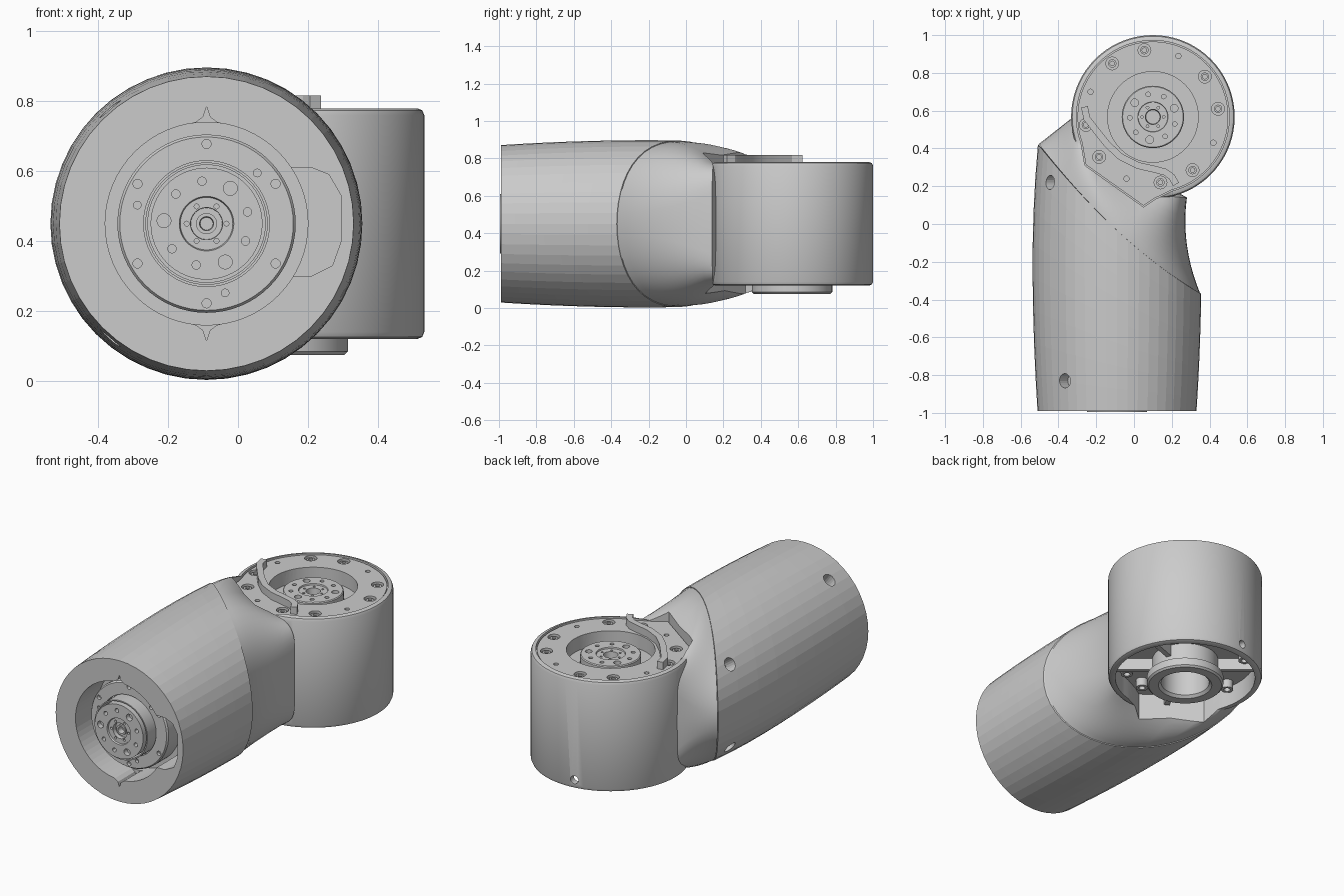
import bpy, bmesh
from math import sin, cos, pi, radians
from mathutils import Vector, Matrix

if "Cube" in bpy.data.objects:
    bpy.data.objects.remove(bpy.data.objects["Cube"])

TX, TZ = -0.09, 0.45          # tube axis
CX, CY, CR = 0.10, 0.567, 0.433  # joint cylinder


def finish(name, bm):
    bmesh.ops.remove_doubles(bm, verts=bm.verts, dist=1e-5)
    bmesh.ops.recalc_face_normals(bm, faces=bm.faces)
    me = bpy.data.meshes.new(name)
    bm.to_mesh(me)
    bm.free()
    ob = bpy.data.objects.new(name, me)
    bpy.context.collection.objects.link(ob)
    return ob


def loft(name, rings, caps=True, closed=False):
    """Skin equal rings of points; ends get a fan cap, or join up if closed."""
    bm = bmesh.new()
    vs = [[bm.verts.new(p) for p in r] for r in rings]
    n = len(rings[0])
    for a, b in list(zip(vs, vs[1:])) + ([(vs[-1], vs[0])] if closed else []):
        for i in range(n):
            j = (i + 1) % n
            bm.faces.new((a[i], a[j], b[j], b[i]))
    if caps:
        for r in (vs[0], vs[-1]):
            c = bm.verts.new(sum((v.co for v in r), Vector()) / n)
            for i in range(n):
                bm.faces.new((r[i], r[(i + 1) % n], c))
    return finish(name, bm)


def lathe(name, prof, loc, front=False, n=64, closed=False):
    """Turn (radius, height); front=True points the height axis to -y."""
    m = Matrix.Translation(loc) @ (Matrix.Rotation(pi / 2, 4, 'X') if front else Matrix())
    rings = [[m @ Vector((r * cos(2 * pi * i / n), r * sin(2 * pi * i / n), h))
              for i in range(n)] for r, h in prof]
    return loft(name, rings, not closed, closed)


def prism(name, pts, lo, hi, front=False):
    put = (lambda p, h: (p[0], h, p[1])) if front else (lambda p, h: (p[0], p[1], h))
    return loft(name, [[put(p, h) for p in pts] for h in (lo, hi)])


def pins(name, items, length, n=16):
    """Many cylinders in one object: (centre, direction, radius)."""
    bm = bmesh.new()
    for p, d, r in items:
        m = Matrix.Translation(p) @ Vector(d).to_track_quat('Z', 'Y').to_matrix().to_4x4()
        bmesh.ops.create_cone(bm, cap_ends=True, segments=n, radius1=r, radius2=r,
                              depth=length, matrix=m)
    return finish(name, bm)


def boolean(ob, tool, op='DIFFERENCE', keep=False):
    mod = ob.modifiers.new('cut', 'BOOLEAN')
    mod.object, mod.operation, mod.solver = tool, op, 'EXACT'
    bpy.context.view_layer.objects.active = ob
    bpy.ops.object.modifier_apply(modifier=mod.name)
    if not keep:
        bpy.data.objects.remove(tool)


def polar(r, deg, c=(CX, CY)):
    return c[0] + r * cos(radians(deg)), c[1] + r * sin(radians(deg))


# Tube: rings stretched from the front face to the bowed diagonal seam
N = 48


def tube_r(y):
    return 0.447 - 0.047 * abs((y + 0.2) / 0.8) ** 2 * (1.0 if y > -0.2 else 0.57)


def seam_y(x):
    s = (x + 0.49) / 0.845
    return 0.40 - 0.77 * s - 0.28 * s * (1 - s)


def tube_pt(a, y, k=1.0):
    r = tube_r(y) * k
    return Vector((TX + r * cos(a), y, TZ + r * sin(a)))


angles = [2 * pi * i / N for i in range(N)]
ends = []
for a in angles:
    y = 0.0
    for _ in range(25):
        y = 0.5 * y + 0.5 * seam_y(TX + tube_r(y) * cos(a))
    ends.append(y)
tube = loft('arm_tube', [[tube_pt(a, -0.99 + (e + 0.99) * t / 8) for a, e in zip(angles, ends)]
                         for t in range(9)])

# Front opening with its side pocket and cusped notches
boolean(tube, lathe('bore', [(0.29, 0.78), (0.29, 1.1)], (TX, 0, TZ), True))
boolean(tube, prism('pocket', [(0.10, 0.30), (0.21, 0.30), (0.27, 0.33), (0.295, 0.40),
                               (0.295, 0.53), (0.26, 0.59), (0.21, 0.61), (0.10, 0.61)],
                    -1.1, -0.79, True))
for s in (1, -1):
    cusp = [(-0.19, 0.27), (-0.12, 0.29), (-0.10, 0.305), (TX, 0.335), (-0.08, 0.305),
            (-0.06, 0.29), (0.01, 0.27), (0.01, 0.22), (-0.19, 0.22)]
    boolean(tube, prism('notch', [(x, TZ + s * z) for x, z in cusp], -1.1, -0.83, True))

# Screw holes in the tube wall, mirrored above and below
holes = []
for y, deg in ((0.22, 145), (-0.83, 130)):
    for s in (1, -1):
        a = radians(deg) * s
        holes.append((tube_pt(a, y), (cos(a), 0, sin(a)), 0.038))
boolean(tube, pins('tube_holes', holes, 0.14, 20))

# Elbow: seam section blended into a flat-sided section inside the joint cylinder
rows = [[] for _ in range(11)]
for a, e in zip(angles, ends):
    c, s = cos(a), sin(a)
    p0 = tube_pt(a, e, 0.99)
    u = abs(c) ** (1 / 3) * (1 if c > 0 else -1) if abs(c) > 1e-6 else 0
    w = abs(s) ** (1 / 3) * (1 if s > 0 else -1) if abs(s) > 1e-6 else 0
    bow = 0.12 * (1 - u * u)
    p1 = Vector((-0.025 + 0.305 * u - 0.57 * bow, 0.35 - 0.21 * u - 0.82 * bow, TZ + 0.325 * w))
    pc = (p0 + p1) / 2 + Vector((-0.07 * max(c, 0), 0, 0))
    pc.z = TZ + (p0.z - TZ) * 0.99
    for i, row in enumerate(rows):
        t = i / 10
        row.append(p0 * (1 - t) ** 2 + pc * 2 * t * (1 - t) + p1 * t * t)
elbow = loft('elbow', rows)

# Joint housing: rounded cylinder merged with the elbow
housing = lathe('joint_housing', [(CR - 0.02, 0.12), (CR - 0.006, 0.126), (CR, 0.14), (CR, 0.76),
                                  (CR - 0.006, 0.774), (CR - 0.02, 0.78)], (CX, CY, 0), n=72)
boolean(housing, elbow, 'UNION')


def outline(k):
    pts = [polar(0.405, d) for d in range(285, 561, 5)] + [(-0.26, 0.31), (0.05, 0.09), (0.11, 0.13)]
    return [(CX + (x - CX) * k, CY + (y - CY) * k) for x, y in pts]


# Pockets in the housing: cover seat, hub well, underside cavity, rear hole
boolean(housing, prism('cover_seat', outline(1), 0.752, 1.1))
boolean(housing, lathe('hub_well', [(0.24, 0.69), (0.24, 0.9)], (CX, CY, 0)))
boolean(housing, prism('under_cavity', outline(0.97), -0.1, 0.24))
boolean(housing, lathe('under_bore', [(0.13, 0.1), (0.13, 0.45)], (CX, CY, 0)))
rx, ry = polar(CR, 98)
boolean(housing, pins('rear_hole', [((rx, ry, 0.175), (rx - CX, ry - CY, 0), 0.024)], 0.16))

# Top cover with screw counterbores and the screws in them
cover = prism('top_cover', outline(0.985), 0.745, 0.773)
boolean(cover, lathe('cover_bore', [(0.24, 0.6), (0.24, 0.9)], (CX, CY, 0)))
screws = [(0.055, 0.92), (-0.115, 0.85), (-0.255, 0.525), (-0.185, 0.355),
          (0.14, 0.22), (0.31, 0.285), (0.445, 0.61), (0.375, 0.78)]
small = [(-0.23, 0.70), (0.235, 0.89), (0.42, 0.43), (-0.04, 0.24)]
up = (0, 0, 1)
boolean(cover, pins('bores', [((x, y, 0.78), up, 0.034) for x, y in screws]
                    + [((x, y, 0.78), up, 0.014) for x, y in small], 0.05))
for x, y in screws:
    lathe('cover_screw', [(0.022, 0.74), (0.022, 0.766), (0.012, 0.766), (0.012, 0.757)],
          (x, y, 0), n=16)

# Raised S-shaped cable guide on the cover
path = [(-0.262, 0.62), (-0.25, 0.56), (-0.20, 0.495), (-0.14, 0.42), (-0.07, 0.355),
        (0.02, 0.31), (0.10, 0.292), (0.165, 0.275), (0.20, 0.25), (0.222, 0.21)]
sides = ([], [])
for i, p in enumerate(path):
    d = (Vector(path[min(i + 1, len(path) - 1)]) - Vector(path[max(i - 1, 0)])).normalized()
    for k, side in zip((1, -1), sides):
        side.append(Vector(p) + k * 0.018 * Vector((-d.y, d.x)))
loft('cable_guide', [[(l.x, l.y, 0.76), (l.x, l.y, 0.817), (r.x, r.y, 0.817), (r.x, r.y, 0.76)]
                     for l, r in zip(*sides)])


def hub_holes(c, start, make):
    """Nine holes on a ring, every third one larger, and six by the centre."""
    return ([make(polar(0.122, start + 40 * i, c), 0.02 if i % 3 == 0 else 0.012) for i in range(9)]
            + [make(polar(0.057, 60 * i, c), 0.007) for i in range(6)])


# Top output hub
hub = lathe('top_hub', [(0.165, 0.68), (0.165, 0.745), (0.16, 0.75), (0.08, 0.75), (0.078, 0.742),
                        (0.04, 0.742), (0.037, 0.70)], (CX, CY, 0))
boolean(hub, pins('hub_holes', hub_holes((CX, CY), 22, lambda p, r: ((*p, 0.75), up, r)), 0.05))

# Underside ring, ribs and bosses
lathe('under_ring', [(0.135, 0.25), (0.135, 0.09), (0.15, 0.075), (0.205, 0.075), (0.215, 0.085),
                     (0.215, 0.13), (0.185, 0.13), (0.185, 0.25)], (CX, CY, 0), closed=True)
for deg in (20, 140, 245, 320):
    a, b = Vector(polar(0.18, deg)), Vector(polar(0.40, deg))
    o = Vector((-sin(radians(deg)), cos(radians(deg)))) * 0.015
    prism('under_rib', [a + o, b + o, b - o, a - o], 0.17, 0.25)
for x, y in screws:
    lathe('under_boss', [(0.034, 0.25), (0.034, 0.19), (0.018, 0.19), (0.018, 0.22)],
          (x * 0.96 + 0.004, y * 0.96 + 0.023, 0), n=20)

# Front actuator: flange with screws, knurled ring and output hub
fc, fwd = (TX, TZ), (0, -1, 0)
flange = lathe('front_flange', [(0.255, 0.77), (0.255, 0.89), (0.248, 0.90), (0.18, 0.90),
                                (0.18, 0.87)], (TX, 0, TZ), True)
front = lambda y: (lambda p, r: ((p[0], y, p[1]), fwd, r))
boolean(flange, pins('flange_holes', [front(-0.90)(polar(0.228, 30 + 60 * i, fc), 0.013) for i in range(6)]
                     + [front(-0.90)(polar(0.205, 45 + 120 * i, fc), 0.011) for i in range(3)], 0.04))
lathe('front_ring', [(0.168, 0.85), (0.168, 0.975), (0.175, 0.975), (0.175, 0.85)],
      (TX, 0, TZ), True, closed=True)
fhub = lathe('front_hub', [(0.16, 0.85), (0.16, 0.995), (0.078, 0.995), (0.075, 0.985),
                           (0.046, 0.985), (0.045, 0.96), (0.03, 0.96), (0.03, 0.975),
                           (0.02, 0.975), (0.018, 0.94)], (TX, 0, TZ), True)
boolean(fhub, pins('fhub_holes', hub_holes(fc, 56, front(-0.99)), 0.05))

# Smooth the blended housing and turned parts, leave the tube faceted
for ob in list(bpy.data.objects):
    bpy.ops.object.select_all(action='DESELECT')
    ob.select_set(True)
    bpy.context.view_layer.objects.active = ob
    if ob is not tube:
        bpy.ops.object.shade_smooth_by_angle(angle=radians(25))
